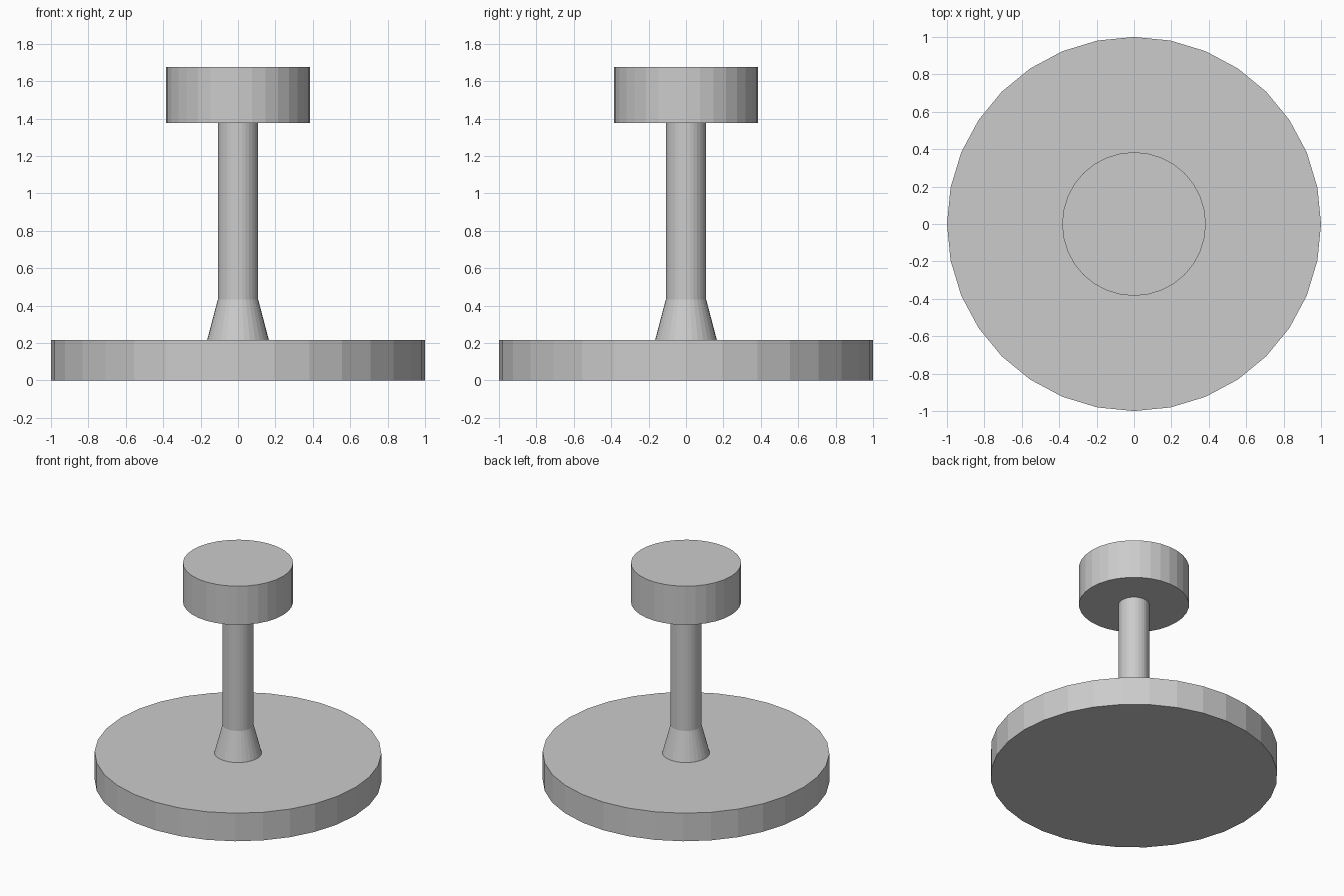
import bpy

if "Cube" in bpy.data.objects:
    bpy.data.objects.remove(bpy.data.objects["Cube"])

SIDES = 32


def disc(name, z0, z1, r_bottom, r_top):
    """Upright faceted cylinder or cone frustum between two heights."""
    bpy.ops.mesh.primitive_cone_add(
        vertices=SIDES, radius1=r_bottom, radius2=r_top,
        depth=z1 - z0, location=(0, 0, (z0 + z1) / 2))
    obj = bpy.context.object
    obj.name = name
    return obj


# Wide round foot
disc("base", 0.0, 0.216, 1.0, 1.0)
# Flared collar where the stem meets the foot
disc("stem_collar", 0.216, 0.432, 0.165, 0.108)
# Straight stem
disc("stem", 0.432, 1.377, 0.108, 0.108)
# Round head on top
disc("head", 1.377, 1.675, 0.384, 0.384)
